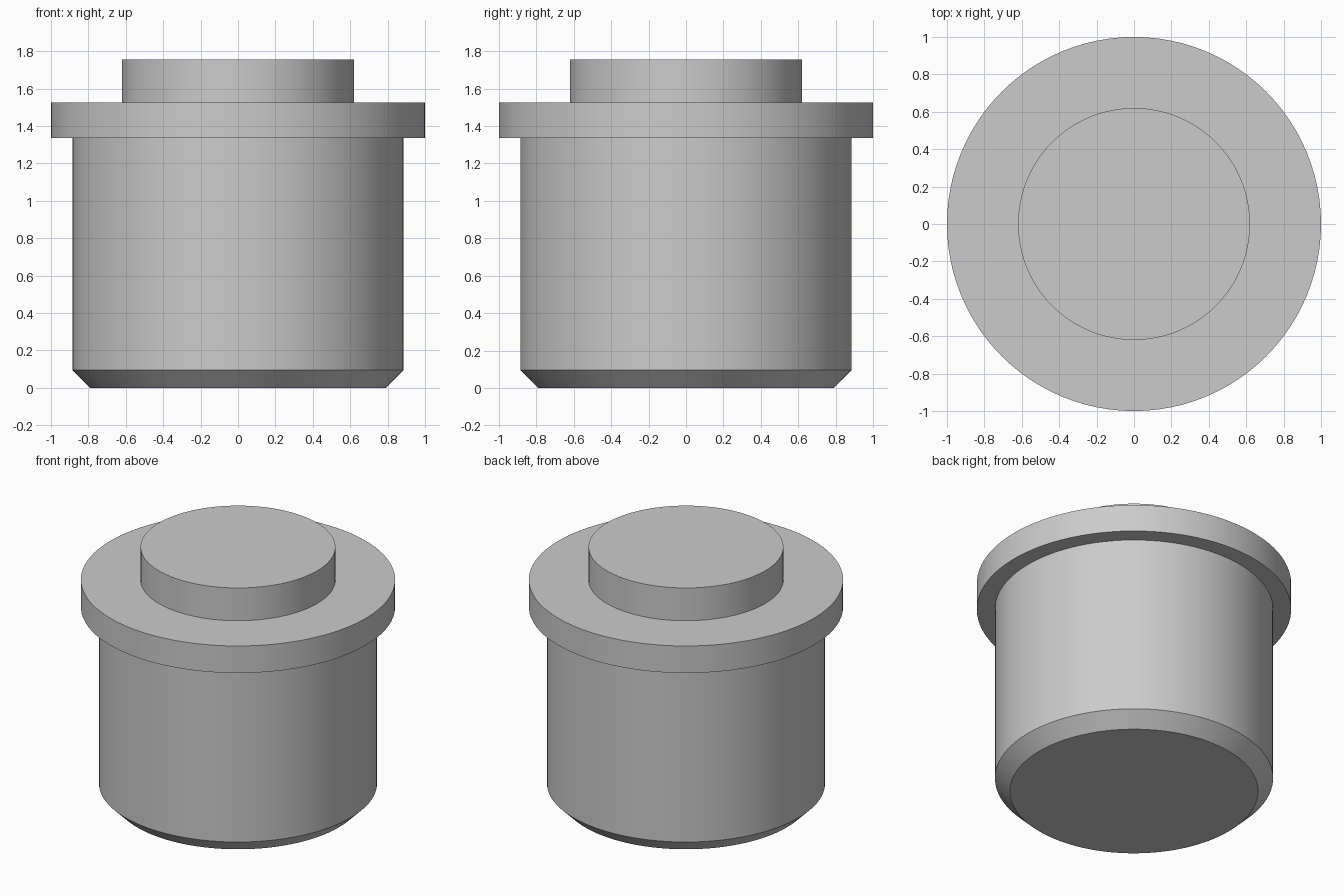
import bpy, bmesh, math

SIDES = 96

cube = bpy.data.objects.get("Cube")
if cube:
    bpy.data.objects.remove(cube, do_unlink=True)

# Plain grey material
grey = bpy.data.materials.new("plain_grey")
grey.use_nodes = True
colour = (0.6, 0.6, 0.6, 1.0)
grey.diffuse_color = colour
grey.node_tree.nodes["Principled BSDF"].inputs["Base Color"].default_value = colour


def lathe(name, profile, material):
    """Revolve (radius, height) points about z and close both ends with flat caps."""
    bm = bmesh.new()
    rings = []
    for radius, height in profile:
        angles = [2 * math.pi * i / SIDES for i in range(SIDES)]
        rings.append([bm.verts.new((radius * math.cos(a), radius * math.sin(a), height))
                      for a in angles])
    for low, high in zip(rings, rings[1:]):
        for i in range(SIDES):
            j = (i + 1) % SIDES
            bm.faces.new((low[i], low[j], high[j], high[i]))
    bm.faces.new(list(reversed(rings[0])))
    bm.faces.new(rings[-1])
    bmesh.ops.recalc_face_normals(bm, faces=bm.faces)
    mesh = bpy.data.meshes.new(name)
    bm.to_mesh(mesh)
    bm.free()
    mesh.materials.append(material)
    obj = bpy.data.objects.new(name, mesh)
    bpy.context.collection.objects.link(obj)
    bpy.ops.object.select_all(action='DESELECT')
    obj.select_set(True)
    bpy.context.view_layer.objects.active = obj
    bpy.ops.object.shade_smooth_by_angle(angle=math.radians(30))
    return obj


# Flanged plug: chamfered foot, body, collar, top boss
lathe("flanged_plug", [
    (0.79, 0), (0.885, 0.095),
    (0.885, 1.335), (1, 1.335),
    (1, 1.525), (0.62, 1.525),
    (0.62, 1.755),
], grey)
